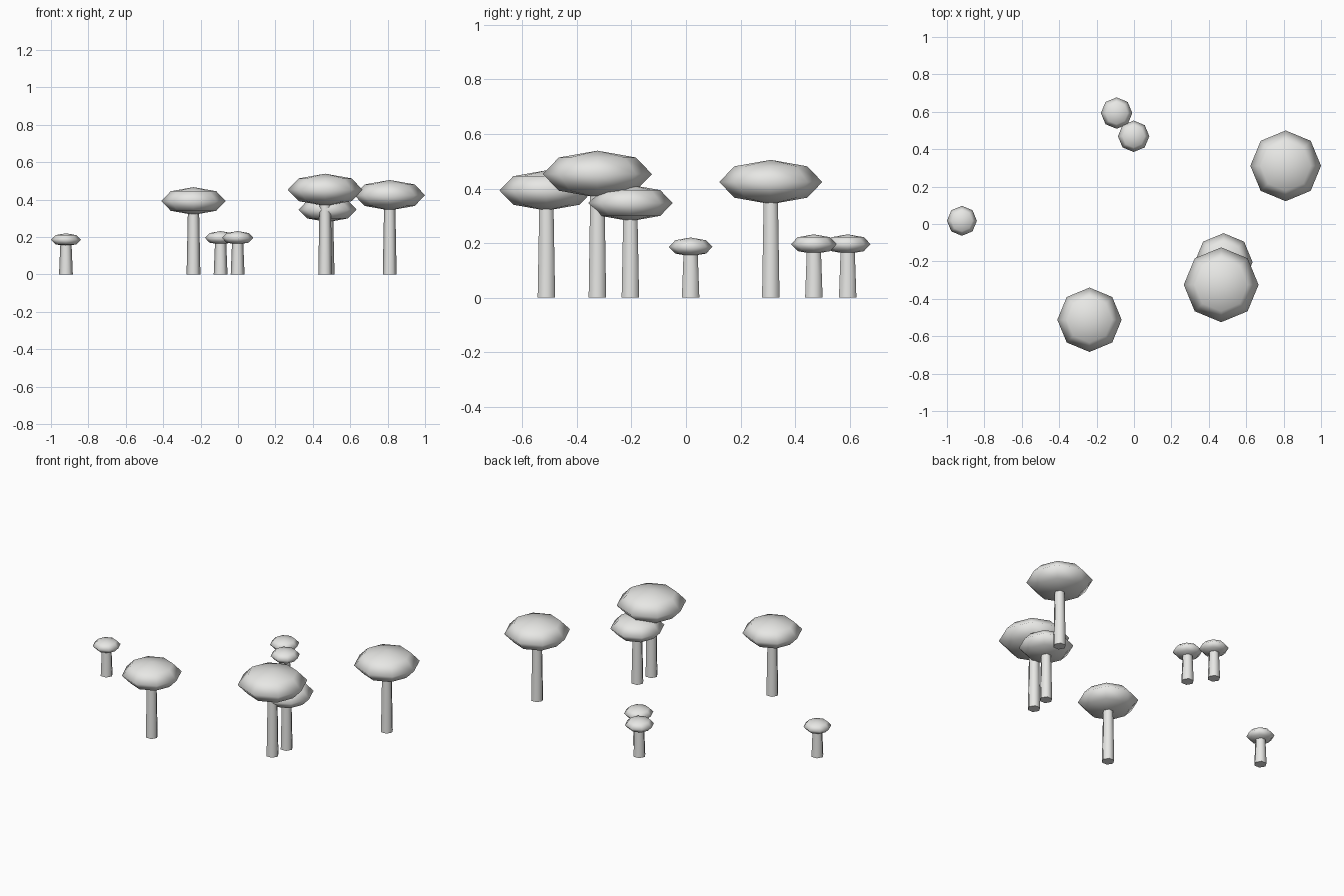
import bpy
import math

cube = bpy.data.objects.get("Cube")
if cube:
    bpy.data.objects.remove(cube, do_unlink=True)

# One pale stone colour throughout
stone = bpy.data.materials.new("pale_grey")
stone.use_nodes = True
colour = (0.8, 0.8, 0.78, 1)
stone.diffuse_color = colour
stone.node_tree.nodes["Principled BSDF"].inputs["Base Color"].default_value = colour

STEM_FOOT, STEM_TOP = 0.037, 0.029
CAP_SQUASH = 0.43


def finish(name, angle):
    obj = bpy.context.object
    obj.name = name
    obj.data.materials.append(stone)
    bpy.ops.object.transform_apply(location=False, rotation=True, scale=True)
    bpy.ops.object.shade_smooth_by_angle(angle=math.radians(angle))


def mushroom(name, x, y, cap_z, radius):
    # Tapered six-sided stem, reaching the middle of the cap
    bpy.ops.mesh.primitive_cone_add(
        vertices=6, radius1=STEM_FOOT, radius2=STEM_TOP, depth=cap_z,
        location=(x, y, cap_z / 2), rotation=(0, 0, math.radians(30)))
    finish(name + "_stem", 70)
    # Flattened eight-sided cap
    bpy.ops.mesh.primitive_uv_sphere_add(
        segments=8, ring_count=4, radius=radius,
        location=(x, y, cap_z), scale=(1, 1, CAP_SQUASH))
    finish(name + "_cap", 180)


# Name, position, cap height and cap radius
for spec in (
    ("right_tall", -0.238, -0.512, 0.393, 0.172),
    ("left_tallest", 0.466, -0.325, 0.453, 0.200),
    ("left_short", 0.479, -0.204, 0.347, 0.155),
    ("left_back_tall", 0.811, 0.311, 0.424, 0.189),
    ("right_small", -0.920, 0.017, 0.186, 0.080),
    ("back_small_inner", -0.002, 0.469, 0.196, 0.084),
    ("back_small_outer", -0.093, 0.593, 0.196, 0.084),
):
    mushroom(*spec)
